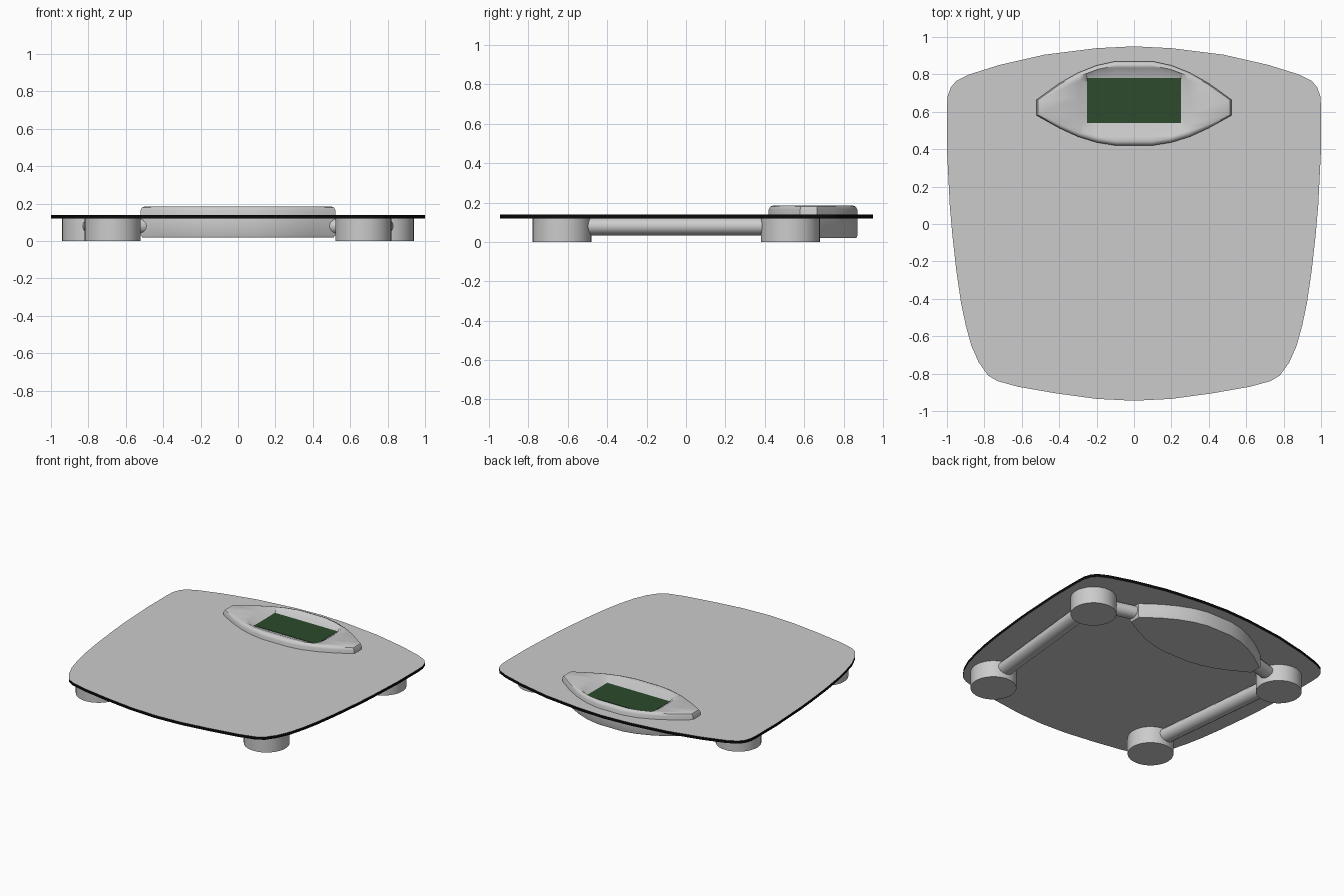
import bpy, bmesh, math
from mathutils import Vector

if "Cube" in bpy.data.objects:
    bpy.data.objects.remove(bpy.data.objects["Cube"])


def material(name, rgb):
    m = bpy.data.materials.new(name)
    m.diffuse_color = (*rgb, 1)
    m.use_nodes = True
    m.node_tree.nodes["Principled BSDF"].inputs["Base Color"].default_value = m.diffuse_color
    return m


def mirrored(half):
    """Close a right-half outline (back to front) by mirroring it across x = 0."""
    return half + [(-x, y) for x, y in reversed(half) if x > 0]


def loft(name, rings, smooth=None):
    """Skin a stack of (outline, z) rings and cap both ends."""
    bm = bmesh.new()
    loops = [[bm.verts.new((x, y, z)) for x, y in pts] for pts, z in rings]
    n = len(loops[0])
    for a, b in zip(loops, loops[1:]):
        for i in range(n):
            j = (i + 1) % n
            bm.faces.new((a[i], a[j], b[j], b[i]))
    bm.faces.new(loops[0])
    bm.faces.new(loops[-1])
    bmesh.ops.recalc_face_normals(bm, faces=bm.faces)
    mesh = bpy.data.meshes.new(name)
    bm.to_mesh(mesh)
    bm.free()
    ob = bpy.data.objects.new(name, mesh)
    bpy.context.collection.objects.link(ob)
    if smooth:
        shade(ob, smooth)
    return ob


def shade(ob, degrees):
    bpy.ops.object.select_all(action='DESELECT')
    ob.select_set(True)
    bpy.context.view_layer.objects.active = ob
    bpy.ops.object.shade_smooth_by_angle(angle=math.radians(degrees))


def rod(name, a, b, half_w, half_h, z):
    a, b = Vector((*a, z)), Vector((*b, z))
    bpy.ops.mesh.primitive_cylinder_add(vertices=16, radius=1, depth=(b - a).length,
                                        location=(a + b) / 2)
    ob = bpy.context.object
    ob.name = name
    d = b - a
    # lay the cylinder along the path: local y becomes vertical
    ob.rotation_euler = (math.pi / 2, 0, math.atan2(d.y, d.x) + math.pi / 2)
    ob.scale = (half_w, half_h, 1)
    shade(ob, 40)


# Glass platform with a black rim
plate_half = [(0, .95), (.2, .94), (.48, .905), (.72, .85), (.88, .80), (.95, .765),
              (.98, .73), (.997, .68), (1, .62), (1, .4), (.985, .1), (.972, -.05),
              (.95, -.25), (.925, -.42), (.9, -.54), (.87, -.65), (.83, -.74), (.78, -.81),
              (.73, -.84), (.62, -.87), (.42, -.905), (.2, -.935), (0, -.945)]
plate = loft("platform", [(mirrored(plate_half), .12), (mirrored(plate_half), .14)])
plate.data.materials.append(None)
plate.data.materials.append(material("rim_black", (.003, .003, .003)))
for p in plate.data.polygons:
    if abs(p.normal.z) < .5:
        p.material_index = 1

# Display pod passing through the platform, with a sunken window
pod_half = [(.1, .87), (.2, .848), (.3, .808), (.4, .752), (.52, .665),
            (.52, .58), (.4, .513), (.3, .467), (.2, .436), (.1, .42)]
window_top = [(.1, .835), (.2, .832), (.26, .81), (.285, .77), (.295, .68),
              (.295, .59), (.285, .53), (.26, .49), (.2, .472), (.1, .467)]
window_floor = [(.1, .78), (.2, .78), (.25, .78), (.25, .74), (.25, .68),
                (.25, .60), (.25, .57), (.25, .54), (.2, .54), (.1, .54)]


def inset(sx, sy):
    return mirrored([(x * sx, .645 + (y - .645) * sy) for x, y in pod_half])


loft("display_pod", [(inset(.985, .98), .02), (inset(1, 1), .03), (inset(1, 1), .165),
                     (inset(.985, .96), .18), (inset(.96, .90), .185),
                     (mirrored(window_top), .182),
                     (mirrored(window_floor), .15)], 40)

# Dark green screen
rect = mirrored([(.25, .78), (.25, .54)])
screen = loft("screen", [(rect, .143), (rect, .153)])
screen.data.materials.append(material("screen_green", (.025, .07, .025)))

# Feet and the tubes joining them
for side, s in (("right", 1), ("left", -1)):
    front, back = (s * .67, -.63), (s * .79, .53)
    for end, c in (("front", front), ("back", back)):
        bpy.ops.mesh.primitive_cylinder_add(vertices=32, radius=.15, depth=.12,
                                            location=(*c, .06))
        bpy.context.object.name = f"{end}_{side}_foot"
        shade(bpy.context.object, 40)
    rod(f"{side}_side_tube", front, back, .055, .047, .08)
    rod(f"{side}_back_tube", back, (s * .47, .62), .05, .045, .08)
